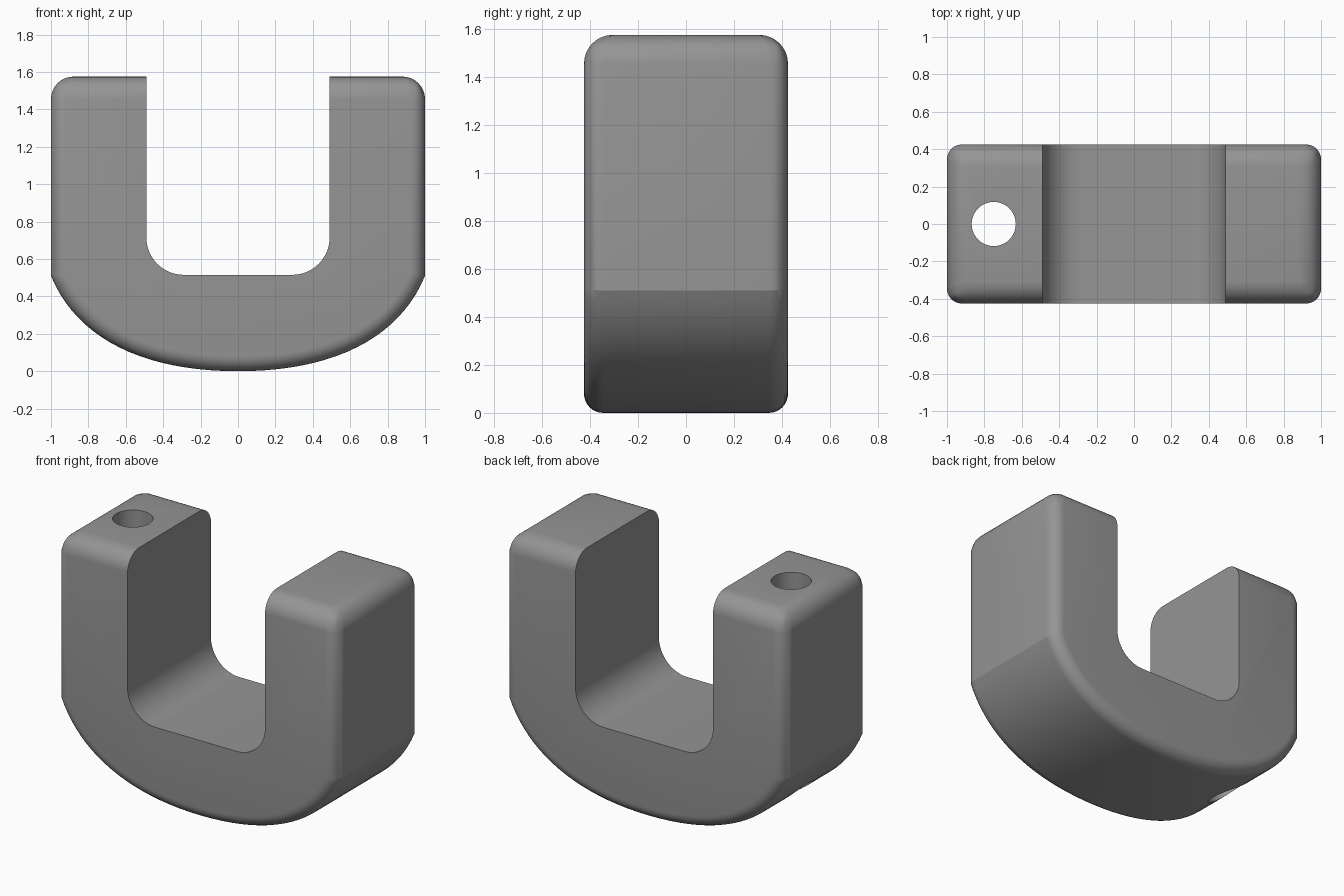
import bpy, bmesh, math

if "Cube" in bpy.data.objects:
    bpy.data.objects.remove(bpy.data.objects["Cube"])

W, D, H = 1.0, 0.425, 1.575          # half width, half depth, height
R_TOP, R_SIDE = 0.12, 0.08           # edge rounding

grey = bpy.data.materials.new("grey")
grey.diffuse_color = (0.30, 0.30, 0.30, 1)
grey.use_nodes = True
grey.node_tree.nodes["Principled BSDF"].inputs["Base Color"].default_value = grey.diffuse_color


def prism(name, pts, y):
    """Extrude an x-z outline from -y to y."""
    bm = bmesh.new()
    face = bm.faces.new([bm.verts.new((x, -y, z)) for x, z in pts])
    ext = bmesh.ops.extrude_face_region(bm, geom=[face])["geom"]
    bmesh.ops.translate(bm, vec=(0, 2 * y, 0),
                        verts=[g for g in ext if isinstance(g, bmesh.types.BMVert)])
    bmesh.ops.recalc_face_normals(bm, faces=bm.faces)
    mesh = bpy.data.meshes.new(name)
    bm.to_mesh(mesh)
    bm.free()
    mesh.materials.append(grey)
    obj = bpy.data.objects.new(name, mesh)
    bpy.context.collection.objects.link(obj)
    return obj


def bezier(p, t):
    c = ((1 - t) ** 3, 3 * t * (1 - t) ** 2, 3 * t * t * (1 - t), t ** 3)
    return tuple(sum(k * q[i] for k, q in zip(c, p)) for i in (0, 1))


# Clevis body: square top, bulging bottom
N = 20
half = [bezier([(W, 0.51), (0.86, 0.17), (0.5, 0), (0, 0)], i / N) for i in range(N + 1)]
outline = [(W, H)] + half + [(-x, z) for x, z in reversed(half[:-1])] + [(-W, H)]
body = prism("clevis_body", outline, D)

# Round the rims, with a larger radius around the top
weights = body.data.attributes.new("bevel_weight_edge", "FLOAT", "EDGE")
for e in body.data.edges:
    a, b = (body.data.vertices[i].co for i in e.vertices)
    if min(a.z, b.z) > H - 0.01:
        weights.data[e.index].value = 1
    elif abs(a.y - b.y) < 0.01:
        weights.data[e.index].value = R_SIDE / R_TOP
bev = body.modifiers.new("rounding", "BEVEL")
bev.limit_method = "WEIGHT"
bev.width = R_TOP
bev.segments = 8

# Slot between the arms, with filleted floor corners
SX, SZ, SR = 0.49, 0.515, 0.2
arc = [(SX - SR + SR * math.cos(a), SZ + SR - SR * math.sin(a))
       for a in (math.pi / 2 * i / 12 for i in range(13))]
slot = prism("slot_cutter", [(SX, 2)] + arc + [(-x, z) for x, z in reversed(arc)] + [(-SX, 2)], 1)

# Pin hole down through the left arm
bpy.ops.mesh.primitive_cylinder_add(vertices=48, radius=0.118, depth=4, location=(-0.75, 0, 1))
hole = bpy.context.object
hole.name = "hole_cutter"
hole.data.materials.append(grey)

for cutter in (slot, hole):
    cutter.hide_render = True
    cutter.hide_viewport = False
    cut = body.modifiers.new(cutter.name, "BOOLEAN")
    cut.operation = "DIFFERENCE"
    cut.solver = "EXACT"
    cut.object = cutter

# Apply the cuts, drop the cutters, smooth the curved areas
bpy.ops.object.select_all(action="DESELECT")
bpy.context.view_layer.objects.active = body
body.select_set(True)
for m in list(body.modifiers):
    bpy.ops.object.modifier_apply(modifier=m.name)
for cutter in (slot, hole):
    bpy.data.objects.remove(cutter)
bpy.ops.object.shade_smooth_by_angle(angle=math.radians(20))
